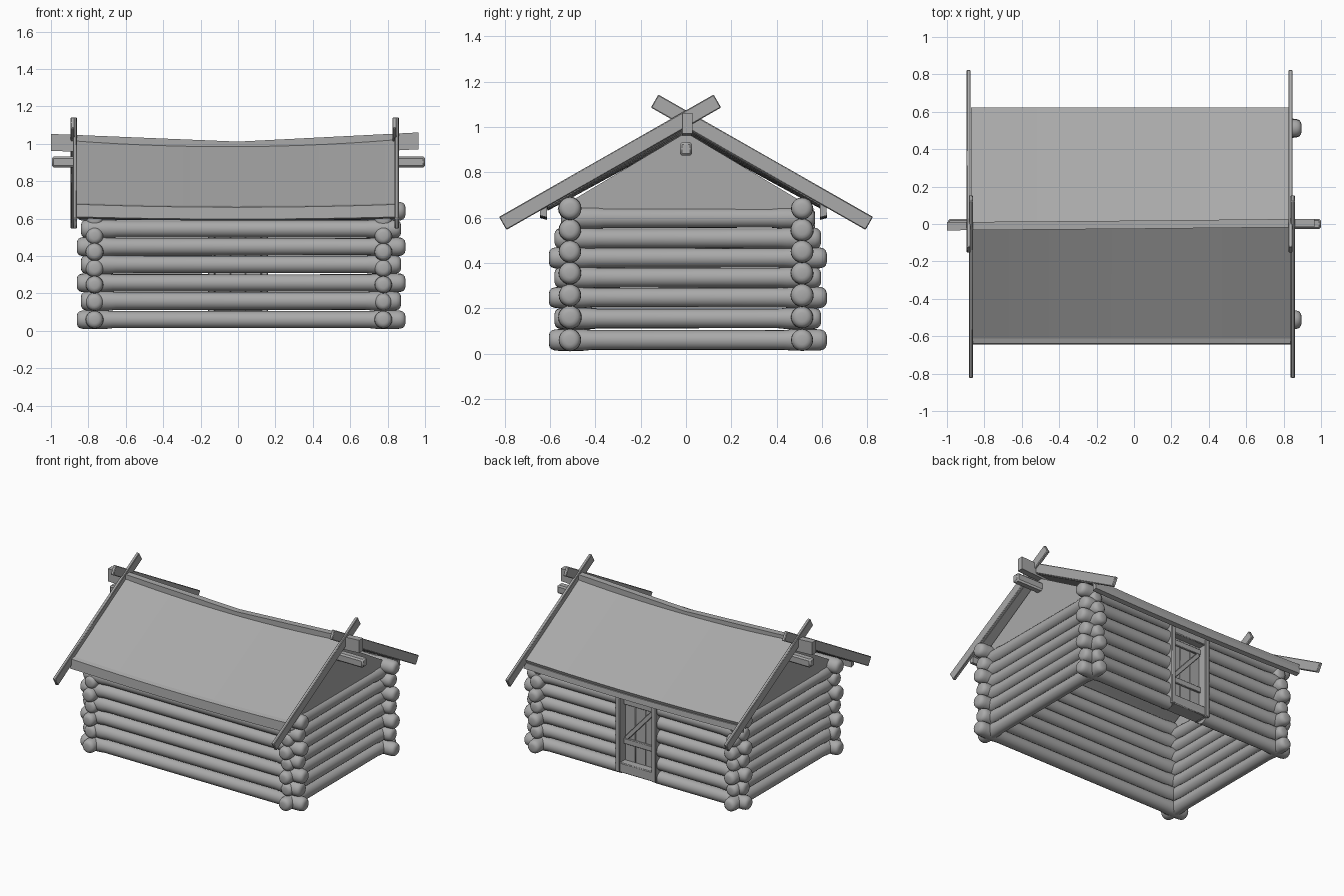
import bpy, bmesh, math, random
from mathutils import Vector, Matrix

cube = bpy.data.objects.get("Cube")
if cube:
    bpy.data.objects.remove(cube, do_unlink=True)
random.seed(4)

wood = bpy.data.materials.new("plain_grey")
wood.use_nodes = True
GREY = (0.4, 0.4, 0.4, 1)
wood.diffuse_color = GREY
wood.node_tree.nodes["Principled BSDF"].inputs["Base Color"].default_value = GREY


def finish(bm, name):
    bmesh.ops.recalc_face_normals(bm, faces=bm.faces)
    mesh = bpy.data.meshes.new(name)
    bm.to_mesh(mesh)
    bm.free()
    mesh.materials.append(wood)
    obj = bpy.data.objects.new(name, mesh)
    bpy.context.collection.objects.link(obj)
    bpy.ops.object.select_all(action="DESELECT")
    obj.select_set(True)
    bpy.context.view_layer.objects.active = obj
    bpy.ops.object.shade_smooth_by_angle(angle=math.radians(40))
    return obj


def loft(name, sections):
    """Skin matching closed cross-sections and cap both ends."""
    bm = bmesh.new()
    rings = [[bm.verts.new(p) for p in s] for s in sections]
    for a, b in zip(rings, rings[1:]):
        for i in range(len(a)):
            j = (i + 1) % len(a)
            bm.faces.new((a[i], a[j], b[j], b[i]))
    bm.faces.new(rings[0])
    bm.faces.new(rings[-1])
    return finish(bm, name)


# Log end shape as (distance from the end, share of the radius)
TIP = [(0, 0.45), (0.004, 0.72), (0.012, 0.91), (0.026, 1.02), (0.045, 1.06)]
NECK = [(0.15, 1.06), (0.19, 0.97)]


def log(name, start, end, r, necks=(True, True), sides=20):
    """Slightly uneven round log with domed ends that swell at the corners."""
    a, b = Vector(start), Vector(end)
    axis = (b - a).normalized()
    side = axis.cross(Vector((0, 0, 1)))
    up = side.cross(axis)
    length = (b - a).length
    ra, rb = (r * random.uniform(0.97, 1.03) for _ in range(2))
    first = TIP + NECK if necks[0] else [(0, 0.97)]
    last = TIP + NECK if necks[1] else [(0, 0.97)]
    stations = [(d, ra * k) for d, k in first] + [(length - d, rb * k) for d, k in reversed(last)]
    angles = [math.tau * i / sides for i in range(sides)]
    return loft(name, [[a + axis * d + (side * math.cos(t) + up * math.sin(t)) * rad
                        for t in angles] for d, rad in stations])


def beam(name, center, size, rot_axis="X", angle=0, bevel=0.005):
    bm = bmesh.new()
    bmesh.ops.create_cube(bm, size=1)
    bmesh.ops.scale(bm, vec=size, verts=bm.verts)
    bmesh.ops.bevel(bm, geom=bm.edges[:], offset=bevel, segments=1, affect="EDGES")
    bmesh.ops.transform(bm, verts=bm.verts,
                        matrix=Matrix.Translation(center) @ Matrix.Rotation(angle, 4, rot_axis))
    return finish(bm, name)


# Long walls, with the back wall interrupted by the doorway
WALL_Y = 0.512
DOOR_L, DOOR_R = 0.16, -0.16
long_heights = [0.06, 0.16, 0.257, 0.355, 0.45, 0.545, 0.64]
for i, z in enumerate(long_heights):
    x0, x1 = (-0.862, 0.895) if i % 2 == 0 else (-0.84, 0.872)
    log(f"front_log_{i}", (x0, -WALL_Y, z), (x1, -WALL_Y, z), 0.048)
    if i == len(long_heights) - 1:
        log("back_top_log", (x0, WALL_Y, z), (x1, WALL_Y, z), 0.045)
    else:
        log(f"back_log_left_{i}", (DOOR_L - 0.02, WALL_Y, z), (x1, WALL_Y, z), 0.047, (False, True))
        log(f"back_log_right_{i}", (x0, WALL_Y, z), (DOOR_R + 0.02, WALL_Y, z), 0.047, (True, False))

# Short walls
SIDES = (("left", 0.777), ("right", -0.767))
for i, z in enumerate([0.06, 0.155, 0.247, 0.335, 0.422, 0.508, 0.598]):
    ey = 0.56 if i == 6 else 0.613 if i % 2 == 0 else 0.588
    for side, x in SIDES:
        log(f"{side}_log_{i}", (x, 0.008 - ey, z), (x, 0.008 + ey, z), 0.045)

# Gable infill
for side, x in SIDES:
    loft(f"{side}_gable", [[(px, -0.57, 0.635), (px, 0.57, 0.635), (px, 0, 0.975)]
                           for px in (x - 0.018, x + 0.018)])

# Sagging roof slopes
ANGLE = math.atan(0.57)
STEPS = [-0.872 + 1.714 * i / 14 for i in range(15)]


def sag(x, amount):
    return amount * (1 - (x / 0.87) ** 2)


for side, s in (("front", -1), ("back", 1)):
    sections = []
    for x in STEPS:
        top, eave = 1.034 - sag(x, 0.035), 0.675 - sag(x, 0.015)
        sections.append([(x, 0, top), (x, s * 0.622, eave),
                         (x, s * 0.61, eave - 0.03), (x, 0, top - 0.038)])
    loft(f"{side}_roof", sections)
    # Eave board along the roof edge
    out = 0.022 if s < 0 else 0.0
    rise = 0.685 if s < 0 else 0.66
    loft(f"{side}_eave_board", [
        [(x, s * (0.59 + out), rise - sag(x, 0.016)),
         (x, s * (0.618 + out), rise - 0.008 - sag(x, 0.016)),
         (x, s * (0.622 + out), 0.61 - sag(x, 0.012)),
         (x, s * (0.592 + out), 0.602 - sag(x, 0.012))] for x in STEPS])

# Ridge cap, made of two boards that dip to the middle
for name, x, z, y in (("right_ridge_cap", -1.0, 1.008, -0.012), ("left_ridge_cap", 0.965, 1.016, 0.006)):
    loft(name, [[(px, py - 0.022, pz - 0.045), (px, py + 0.022, pz - 0.045),
                 (px, py + 0.022, pz + 0.045), (px, py - 0.022, pz + 0.045)]
                for px, py, pz in ((x, y, z), (0, -0.004, 0.967))])

# Ridge pole under the roof
beam("ridge_pole", (0.002, 0, 0.903), (1.995, 0.055, 0.06), bevel=0.01)

# Crossed gable boards
for side, x in (("left", 0.843), ("right", -0.878)):
    for face, s in (("front", -1), ("back", 1)):
        beam(f"{side}_{face}_gable_board", (x - s * 0.006, s * 0.335, 0.844),
             (0.022, 1.09, 0.066), angle=-s * ANGLE, bevel=0.004)

# Door frame
mid, width = (DOOR_L + DOOR_R) / 2, DOOR_L - DOOR_R
for name, x in (("left_jamb", DOOR_L - 0.018), ("right_jamb", DOOR_R + 0.018)):
    beam(name, (x, WALL_Y, 0.335), (0.036, 0.115, 0.59))
beam("door_sill", (mid, WALL_Y, 0.075), (width - 0.06, 0.105, 0.07))
beam("door_lintel", (mid, WALL_Y, 0.595), (width - 0.06, 0.1, 0.05))

# Door leaf with planks, battens and a diagonal brace
inner = width - 0.075
for i in range(3):
    beam(f"door_plank_{i}", (mid + (i - 1) * inner / 3, 0.5, 0.335),
         (inner / 3 - 0.001, 0.02, 0.48), bevel=0.002)
for name, z in (("lower_batten", 0.25), ("upper_batten", 0.53)):
    beam(name, (mid, 0.517, z), (inner, 0.016, 0.04), bevel=0.003)
run = inner - 0.03
beam("door_brace", (mid, 0.517, 0.39), (math.hypot(0.24, run), 0.014, 0.03),
     "Y", math.atan2(0.24, run), 0.003)
